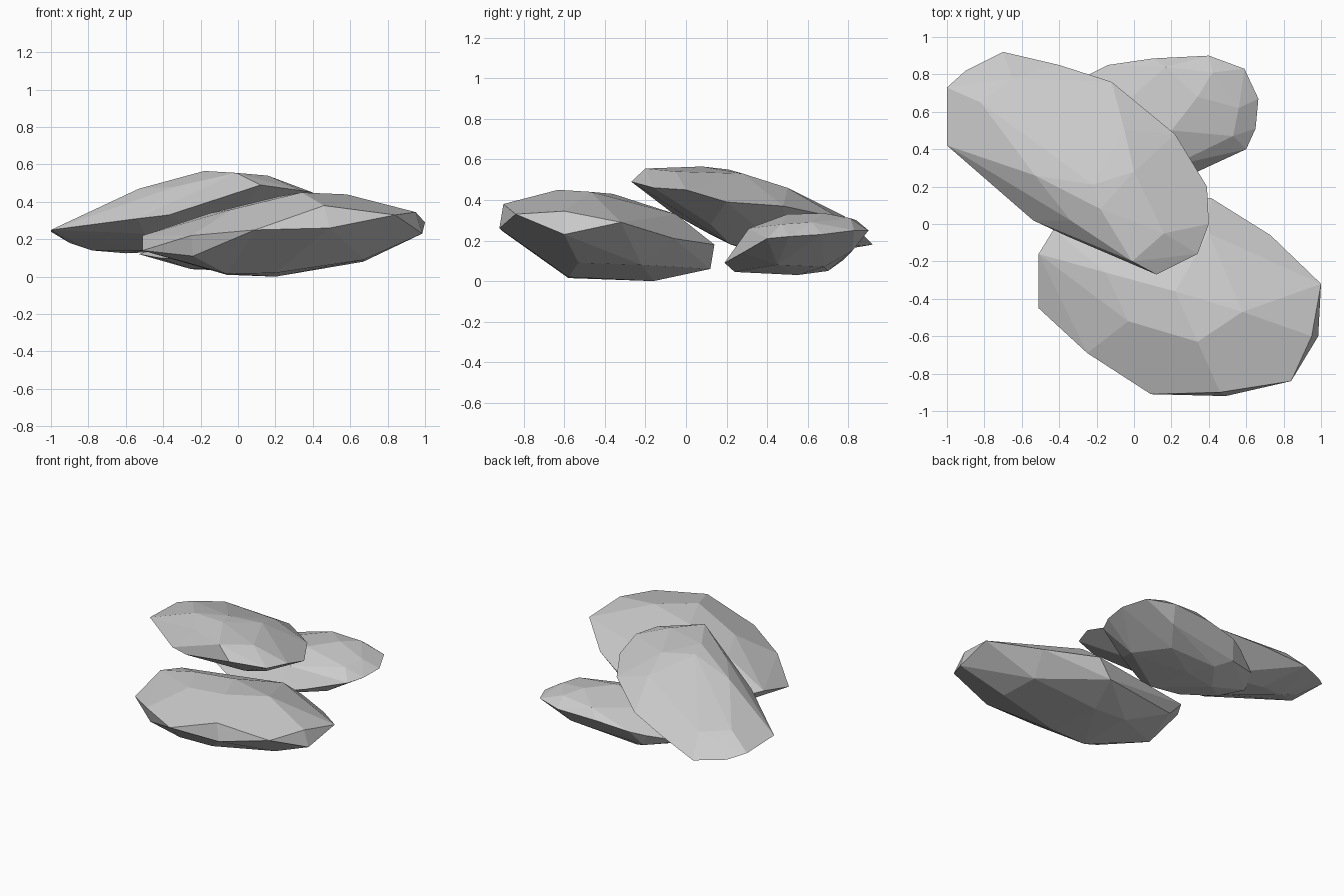
import bpy, bmesh


def make_rock(name, rim, crown, belly):
    """Faceted stone: convex hull of a rim, an upper ring and a lower ring."""
    bm = bmesh.new()
    for p in rim + crown + belly:
        bm.verts.new(p)
    bmesh.ops.convex_hull(bm, input=bm.verts)
    loose = [v for v in bm.verts if not v.link_faces]
    bmesh.ops.delete(bm, geom=loose, context='VERTS')
    # merge nearly coplanar triangles into broad facets
    bmesh.ops.dissolve_limit(bm, angle_limit=0.05, verts=bm.verts, edges=bm.edges)
    bmesh.ops.recalc_face_normals(bm, faces=bm.faces)
    mesh = bpy.data.meshes.new(name)
    bm.to_mesh(mesh)
    bm.free()
    obj = bpy.data.objects.new(name, mesh)
    bpy.context.collection.objects.link(obj)
    return obj


# Large stone at the front right
make_rock(
    "front_stone",
    rim=[(-.51, -.16, .22), (-.51, -.45, .14), (-.25, -.69, .22), (.09, -.91, .25),
         (.49, -.92, .26), (.84, -.84, .33), (.985, -.6, .23), (.95, -.6, .345),
         (1, -.32, .29), (.73, -.06, .21), (.41, .14, .18), (-.43, -.03, .21)],
    crown=[(-.15, -.26, .34), (-.03, -.52, .36), (.46, -.9, .38), (.34, -.63, .45),
           (.58, -.47, .44), (.22, -.36, .43), (.4, -.05, .33)],
    belly=[(-.24, -.66, .11), (-.06, -.58, .015), (.2, -.58, .02), (.67, -.53, .09),
           (.67, -.22, .08), (.2, -.16, 0), (-.06, -.16, .01), (.3, .12, .06),
           (-.35, -.05, .12)])

# Tilted long stone leaning on the other two
make_rock(
    "leaning_stone",
    rim=[(-1, .73, .24), (-1, .42, .25), (-.54, .02, .31), (-.37, -.06, .33),
         (.12, -.27, .49), (.34, -.16, .46), (.4, 0, .45), (.39, .2, .39),
         (.22, .48, .37), (-.12, .76, .31), (-.4, .85, .25), (-.7, .92, .18),
         (-.9, .82, .2)],
    crown=[(-.01, -.2, .555), (.16, -.05, .54), (0, .28, .53), (-.18, .08, .565),
           (-.22, .21, .55), (-.53, .26, .47), (-.34, .02, .48), (-.05, .5, .46),
           (-.65, .78, .32), (-.82, .65, .33)],
    belly=[(-.9, .6, .18), (-.8, .4, .2), (-.78, .58, .14), (-.6, .6, .125),
           (-.5, .35, .14), (-.25, .5, .14), (-.1, .22, .18), (.14, .12, .28),
           (-.5, .12, .23), (0, -.1, .38)])

# Small low stone at the back
make_rock(
    "back_stone",
    rim=[(-.53, .5, .12), (-.45, .66, .15), (-.24, .8, .19), (-.14, .85, .21),
         (.1, .885, .24), (.4, .9, .25), (.59, .83, .25), (.665, .67, .23),
         (.65, .51, .22), (.6, .4, .21), (.34, .28, .14), (.1, .19, .09),
         (-.2, .22, .09), (-.42, .35, .1)],
    crown=[(.42, .81, .31), (.17, .84, .3), (.34, .68, .335), (.2, .5, .33),
           (.56, .62, .29), (.53, .47, .28), (.2, .31, .26), (-.1, .6, .28)],
    belly=[(0, .55, .03), (.25, .68, .07), (.05, .24, .045), (.4, .45, .08),
           (-.25, .5, .04), (-.1, .7, .05), (.35, .82, .15), (-.2, .77, .1)])
